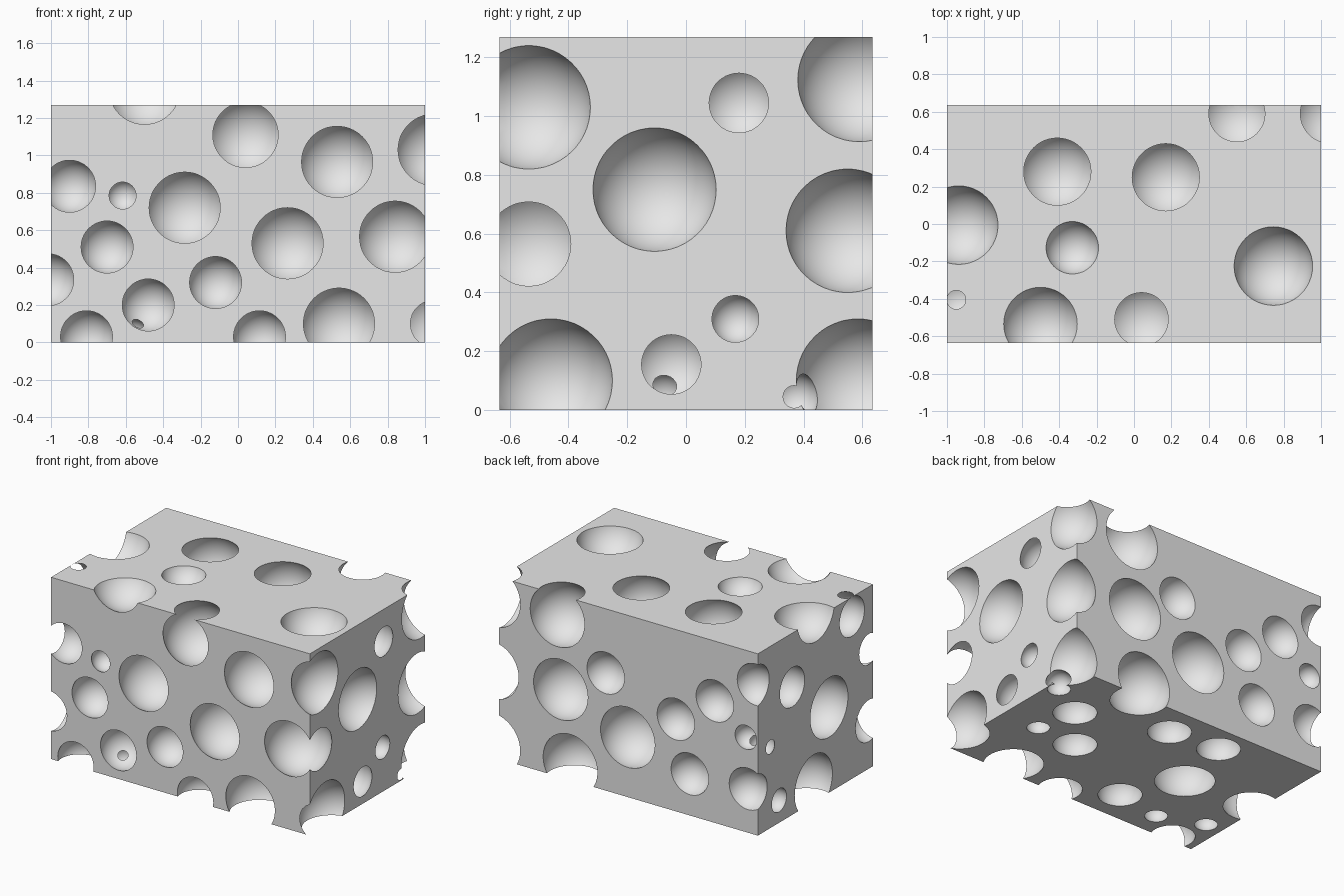
import bpy

# Remove the default cube only
default_cube = bpy.data.objects.get("Cube")
if default_cube:
    bpy.data.objects.remove(default_cube, do_unlink=True)

LENGTH, WIDTH, HEIGHT = 2.0, 1.27, 1.27
BIG, MEDIUM, SMALL = 0.215, 0.146, 0.085

# Single flat colour
grey = bpy.data.materials.new("pale_grey")
grey.use_nodes = True
colour = (0.8, 0.8, 0.8, 1.0)
grey.diffuse_color = colour
grey.node_tree.nodes["Principled BSDF"].inputs["Base Color"].default_value = colour

# Solid block standing on the ground
bpy.ops.mesh.primitive_cube_add(size=1, location=(0, 0, HEIGHT / 2))
block = bpy.context.object
block.name = "cheese_block"
block.scale = (LENGTH, WIDTH, HEIGHT)
bpy.ops.object.transform_apply(location=True, rotation=False, scale=True)
block.data.materials.append(grey)

# Reusable ball that scoops out the holes
bpy.ops.mesh.primitive_uv_sphere_add(segments=48, ring_count=28, radius=1)
ball = bpy.context.object
ball.name = "hole_cutter"
ball.hide_render = True
bpy.ops.object.shade_smooth()
ball.data.materials.append(grey)

bpy.ops.object.select_all(action='DESELECT')
block.select_set(True)
bpy.context.view_layer.objects.active = block


def scoop(axis, depth, radius, spots):
    """Carve balls whose centres share one coordinate along the given axis."""
    for first, second in spots:
        centre = [first, second]
        centre.insert("xyz".index(axis), depth)
        ball.location = centre
        ball.scale = (radius, radius, radius)
        bpy.context.view_layer.update()
        cut = block.modifiers.new("hole", 'BOOLEAN')
        cut.operation = 'DIFFERENCE'
        cut.solver = 'MANIFOLD'
        cut.object = ball
        bpy.ops.object.modifier_apply(modifier=cut.name)


# Front holes: (x, z)
scoop("y", -0.535, BIG, [(0.53, 0.965), (-0.285, 0.72), (0.265, 0.53), (0.54, 0.1),
                         (0.84, 0.565), (-0.5, 1.356), (1.046, 1.03)])
scoop("y", -0.51, BIG, [(0.04, 1.11)])
scoop("y", -0.59, MEDIUM, [(-0.9, 0.835), (-0.7, 0.51), (-0.48, 0.2), (-0.12, 0.32),
                           (-0.81, 0.03), (0.115, 0.03), (-1.017, 0.335)])
scoop("y", -0.59, SMALL, [(-0.617, 0.785)])

# Holes on the -x... +x end: (y, z)
scoop("x", 1.046, BIG, [(-0.107, 0.75), (0.59, 1.123), (0.55, 0.61), (0.585, 0.1),
                        (-0.46, 0.1)])
scoop("x", 0.895, MEDIUM, [(0.18, 1.045), (-0.05, 0.155)])
scoop("x", 0.97, SMALL, [(0.168, 0.31)])

# Top holes: (x, y)
scoop("z", 1.316, BIG, [(0.745, -0.225), (-0.937, -0.006)])
scoop("z", 1.152, BIG, [(-0.41, 0.28), (0.17, 0.25)])
scoop("z", 1.31, MEDIUM, [(-0.33, -0.127)])

# Back holes: (x, z)
scoop("y", 0.59, BIG, [(0.55, 1.116), (0.524, 0.613), (0.006, 0.418), (0.45, 0.109)])
scoop("y", 0.655, MEDIUM, [(0.176, 0.822), (-0.366, 0.644), (-0.667, 0.852),
                           (-0.474, 0.29), (-0.923, 0.306), (-0.985, 1.05)])
scoop("y", 0.62, SMALL, [(-0.907, 0.662)])

# Holes on the opposite end: (y, z)
scoop("x", -0.945, BIG, [(-0.152, 0.595), (0.02, 0.122)])
scoop("x", -0.95, MEDIUM, [(0.255, 0.892), (-0.405, 1.133)])
scoop("x", -0.975, SMALL, [(0.4, 0.157)])
scoop("x", -0.93, SMALL, [(0.498, 0.568)])

# Underside holes: (x, y)
scoop("z", 0.1, BIG, [(-0.421, -0.006)])
scoop("z", 0.045, MEDIUM, [(0.658, 0.207), (0.4, -0.1), (0.048, 0.403),
                           (-0.326, 0.437), (-0.221, -0.4)])
scoop("z", 0.045, SMALL, [(0.924, 0.368), (0.714, -0.084), (-0.566, -0.459),
                          (-0.876, -0.34)])

# Discard the cutter, then smooth the hollows and keep crisp rims
bpy.data.objects.remove(ball, do_unlink=True)
bpy.ops.object.shade_smooth_by_angle(angle=0.5)
